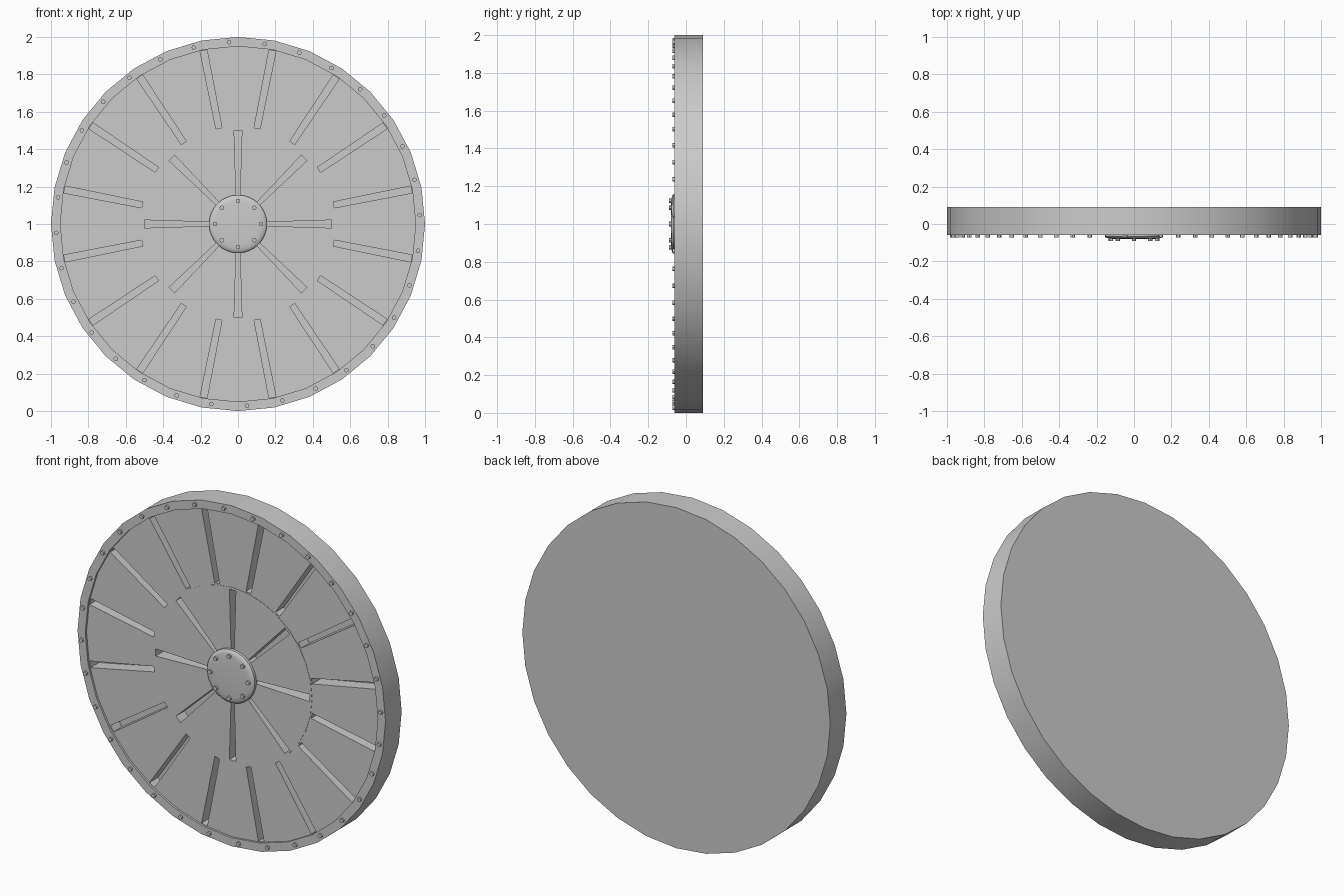
import bpy, bmesh, math
from mathutils import Matrix, Vector

cube = bpy.data.objects.get("Cube")
if cube:
    bpy.data.objects.remove(cube, do_unlink=True)

GREY = (0.6, 0.6, 0.6, 1)
metal = bpy.data.materials.new("grey metal")
metal.use_nodes = True
metal.diffuse_color = GREY
metal.node_tree.nodes["Principled BSDF"].inputs["Base Color"].default_value = GREY


def lathe(bm, profile, sides, cx=0, cz=1):
    """Turn a (radius, y) profile about the y axis through (cx, cz)."""
    rings = []
    for r, y in profile:
        count = sides if r else 1
        rings.append([bm.verts.new((cx + r * math.sin(math.tau * i / sides), y,
                                    cz + r * math.cos(math.tau * i / sides)))
                      for i in range(count)])
    for a, b in zip(rings, rings[1:]):
        for i in range(sides):
            j = (i + 1) % sides
            ring = [a[i % len(a)], a[j % len(a)], b[j % len(b)], b[i % len(b)]]
            bm.faces.new(list(dict.fromkeys(ring)))


def finish(bm, name, smooth=True):
    bmesh.ops.recalc_face_normals(bm, faces=bm.faces)
    mesh = bpy.data.meshes.new(name)
    bm.to_mesh(mesh)
    bm.free()
    mesh.materials.append(metal)
    obj = bpy.data.objects.new(name, mesh)
    bpy.context.collection.objects.link(obj)
    if smooth:
        shade(obj)
    return obj


def shade(obj):
    bpy.ops.object.select_all(action="DESELECT")
    obj.select_set(True)
    bpy.context.view_layer.objects.active = obj
    bpy.ops.object.shade_smooth_by_angle(angle=math.radians(30))


def slot(bm, angle, r0, r1, w0, w1, floor):
    """Tapered radial cutter block, angle measured clockwise from the top."""
    turn = Matrix.Translation((0, 0, 1)) @ Matrix.Rotation(angle, 4, "Y")
    quads = []
    for y in (-0.1, floor):
        quads.append([bm.verts.new(turn @ Vector((x, y, z))) for x, z in
                      ((-w0 / 2, r0), (w0 / 2, r0), (w1 / 2, r1), (-w1 / 2, r1))])
    a, b = quads
    bm.faces.new(a)
    bm.faces.new(b)
    for i in range(4):
        j = (i + 1) % 4
        bm.faces.new((a[i], a[j], b[j], b[i]))


# Wheel body: raised rim, recessed panel, slightly proud inner disc
bm = bmesh.new()
lathe(bm, [(0, 0.09), (1, 0.09), (1, -0.06), (0.95, -0.06), (0.95, -0.048),
           (0.515, -0.048), (0.515, -0.05), (0, -0.05)], 32)
body = finish(bm, "wheel_body", smooth=False)

# Radial slots cut into the front
bm = bmesh.new()
for i in range(16):
    slot(bm, math.tau * (i + 0.5) / 16, 0.522, 0.945, 0.032, 0.038, 0.03)
for i in range(8):
    slot(bm, math.tau * i / 8, 0.14, 0.5, 0.02, 0.042, 0.03)
cutter = finish(bm, "slot_cutter", smooth=False)
cutter.hide_render = True
cut = body.modifiers.new("slots", "BOOLEAN")
cut.operation = "DIFFERENCE"
cut.solver = "EXACT"
cut.object = cutter
graph = bpy.context.evaluated_depsgraph_get()
body_mesh = bpy.data.meshes.new_from_object(body.evaluated_get(graph))
body.modifiers.clear()
body.data = body_mesh
bpy.data.objects.remove(cutter, do_unlink=True)
shade(body)

# Hub cap with a rounded edge
bm = bmesh.new()
lathe(bm, [(0, -0.045), (0.155, -0.045), (0.155, -0.066), (0.148, -0.073),
           (0.135, -0.077), (0.115, -0.079), (0, -0.079)], 32)
finish(bm, "hub_cap")


def bolts(name, count, radius, start, back, front):
    bm = bmesh.new()
    for i in range(count):
        a = start + math.tau * i / count
        lathe(bm, [(0, back), (0.012, back), (0.012, front), (0, front)], 12,
              radius * math.sin(a), 1 + radius * math.cos(a))
    finish(bm, name)


# Bolts round the rim and on the hub
bolts("rim_bolts", 32, 0.973, math.radians(-2.8), -0.055, -0.072)
bolts("hub_bolts", 8, 0.123, 0, -0.07, -0.09)
